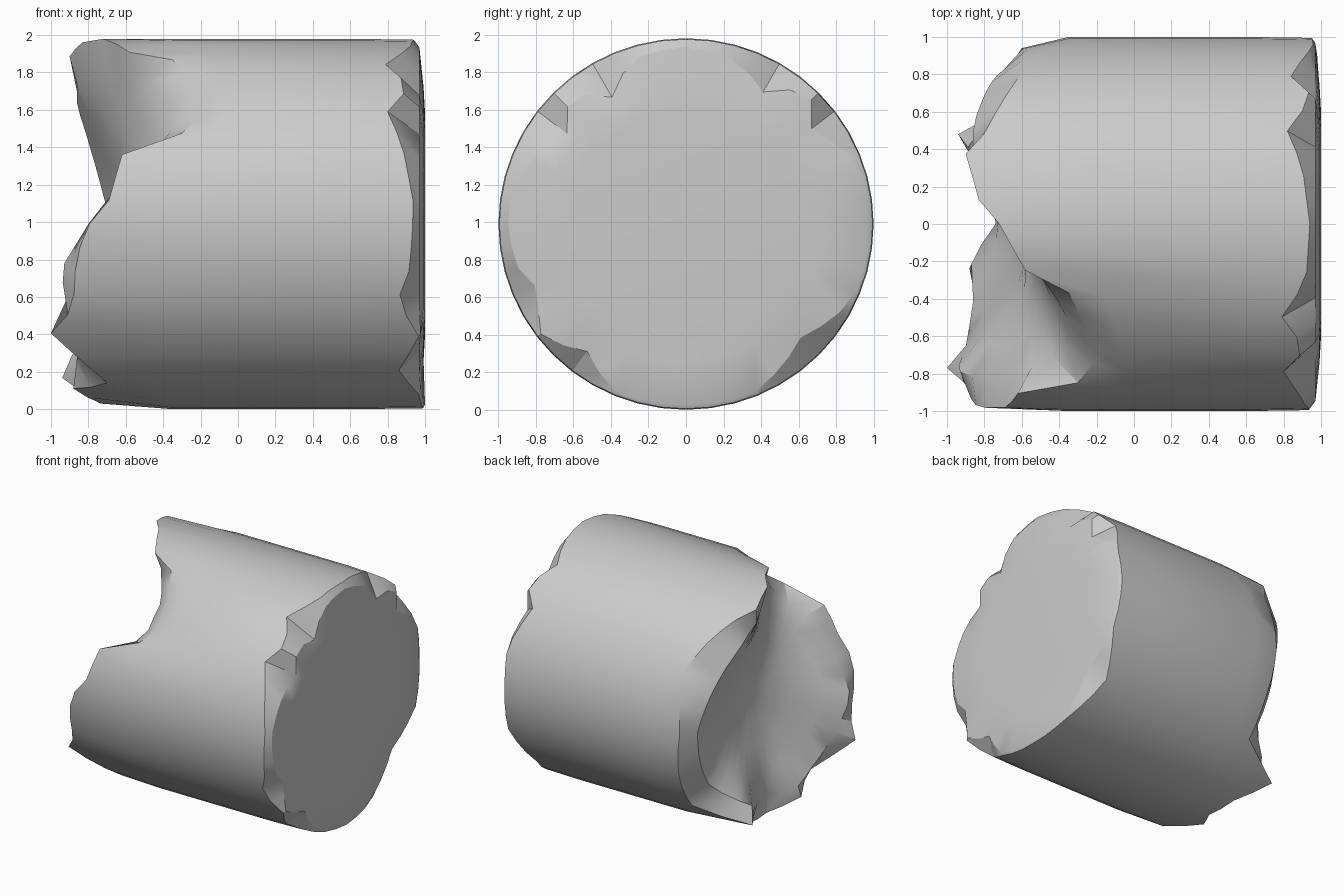
import bpy, bmesh, math

if "Cube" in bpy.data.objects:
    bpy.data.objects.remove(bpy.data.objects["Cube"])

N = 48          # steps around the log
CZ = 0.99       # axis height
CORE = -.57     # depth of the broken core

# broken left rim: angle from +y towards +z, x, radius
LEFT = [(0, -.60, .94), (15, -.59, .95), (30, -.57, .97), (45, -.68, .98), (60, -.80, .97),
        (67.5, -.90, .98), (82.5, -.83, .99), (90, -.72, 1), (105, -.58, .96), (112.5, -.35, .96),
        (127.5, -.24, .93), (142.5, -.22, .94), (150, -.30, .98), (157.5, -.62, .98),
        (172.5, -.69, .99), (182.5, -.83, .98), (195, -.87, .97), (207.5, -.88, .98),
        (217.5, -1.0, .97), (230, -.82, .98), (240, -.70, .99), (255, -.88, .92),
        (270, -.73, .97), (285, -.76, .98), (300, -.94, .96), (315, -.54, .98), (335, -.55, .96)]
# ridge just inside the broken rim: angle, x
RIDGE = [(0, -.68), (30, -.79), (50, -.86), (70, -.86), (90, -.70), (110, -.50), (125, -.36),
         (145, -.36), (160, -.58), (180, -.80), (197.5, -.95), (217, -.90), (240, -.86),
         (257, -.87), (272, -.72), (302, -.90), (320, -.66)]
# chipped right rim: angle, x
RIGHT = [(0, .95), (18, .96), (37.5, .84), (47, .96), (60, .82), (72, .90), (90, .94), (108, .92),
         (120, .79), (132, .92), (142.5, .80), (155, .88), (174, .94), (194, .92), (205, .85),
         (217, .97), (232.5, .86), (248, .97), (270, .99), (290, .97), (315, .86), (337, .97)]


def sample(table, a, col=1):
    """Straight interpolation around a closed angle table."""
    a %= 360
    t = table + [(table[0][0] + 360,) + table[0][1:]]
    for p, q in zip(t, t[1:]):
        if p[0] <= a <= q[0]:
            return p[col] + (q[col] - p[col]) * (a - p[0]) / (q[0] - p[0])


def ring(bm, fn):
    """Ring of vertices; fn(angle) gives (x, radius)."""
    out = []
    for i in range(N):
        a = 360 * i / N
        x, r = fn(a)
        t = math.radians(a)
        out.append(bm.verts.new((x, r * math.cos(t), CZ + .99 * r * math.sin(t))))
    return out


def left(a):
    return sample(LEFT, a), sample(LEFT, a, 2)


def ridge(a):
    return sample(RIDGE, a), .82


def hollow(f, k, spread):
    """Ring inside the break, softened around the axis and sinking to the core."""
    def fn(a):
        x = sum(sample(RIDGE, a + spread * d) for d in (-2, -1, 0, 1, 2)) / 5
        return x + (CORE - x) * k, f
    return fn


def shoulder(a):
    """Start of the full-width body, set back behind the dented notch."""
    return max(-.35, left(a)[0] + .18), 1.0


def right(a):
    return sample(RIGHT, a), .995


def face_edge(a):
    """Edge of the cut face, pulled inwards at each chip."""
    x = sample(RIGHT, a)
    return max(.97, x + .01), .975 - 1.1 * max(0, .96 - x)


bm = bmesh.new()
profile = [hollow(.2, .9, 20), hollow(.42, .65, 14), hollow(.64, .3, 8), ridge, left,
           shoulder, lambda a: (.62, 1.0), right, face_edge,
           lambda a: (.992, .74), lambda a: (1.0, .6)]
rings = [ring(bm, f) for f in profile]

# skin between rings
for a, b in zip(rings, rings[1:]):
    for i in range(N):
        j = (i + 1) % N
        bm.faces.new((a[i], a[j], b[j], b[i]))

# close the core and the cut face
core = bm.verts.new((CORE, 0, CZ))
for i in range(N):
    bm.faces.new((core, rings[0][(i + 1) % N], rings[0][i]))
bm.faces.new(rings[-1])
bmesh.ops.recalc_face_normals(bm, faces=bm.faces)

me = bpy.data.meshes.new("broken_log")
bm.to_mesh(me)
bm.free()
log = bpy.data.objects.new("broken_log", me)
bpy.context.collection.objects.link(log)
bpy.context.view_layer.objects.active = log
log.select_set(True)
bpy.ops.object.shade_smooth_by_angle(angle=math.radians(30))
